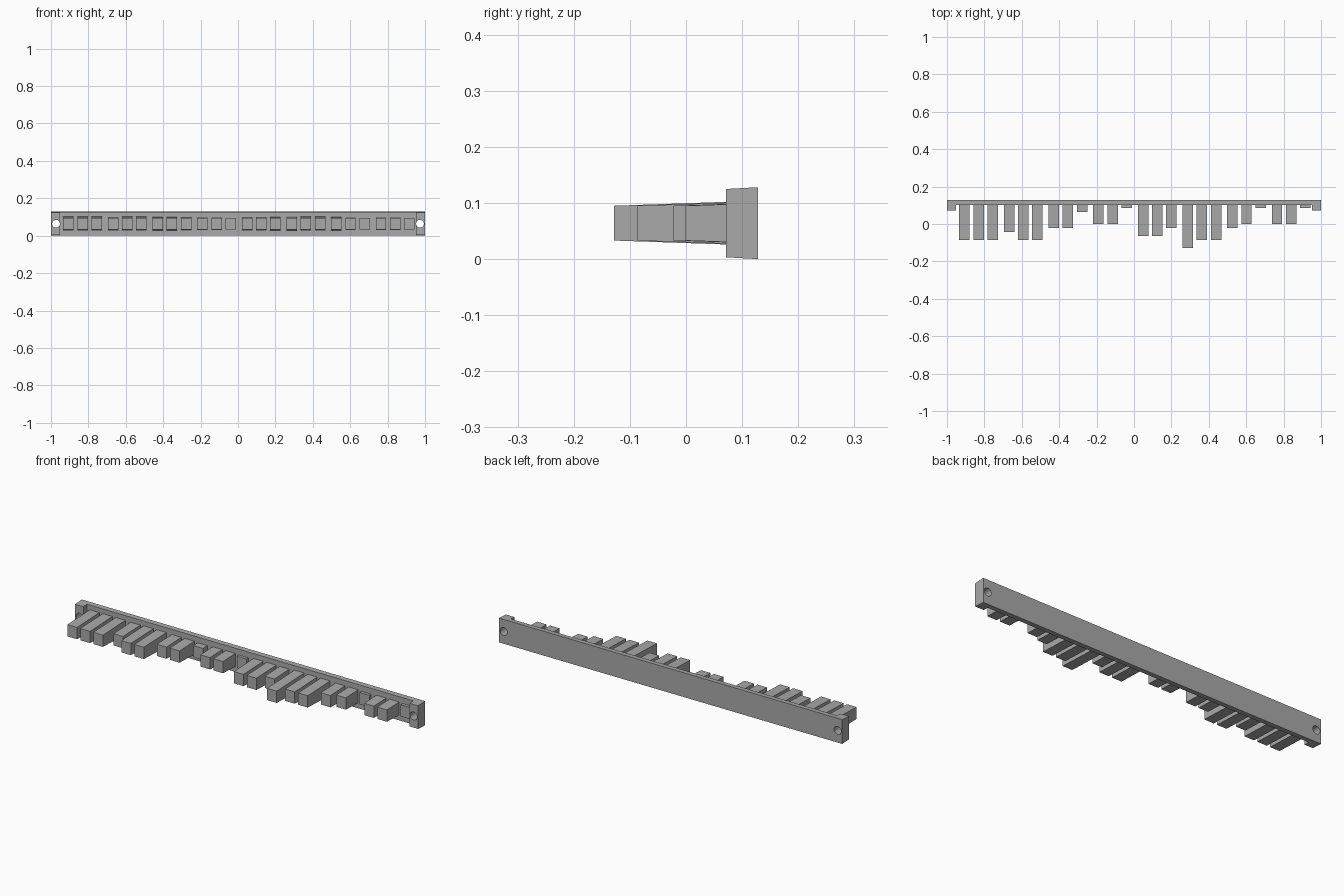
import bpy
import bmesh
from math import pi

cube = bpy.data.objects.get("Cube")
if cube:
    bpy.data.objects.remove(cube, do_unlink=True)

grey = bpy.data.materials.new("plain grey")
grey.use_nodes = True
grey.diffuse_color = (0.4, 0.4, 0.4, 1)
grey.node_tree.nodes["Principled BSDF"].inputs["Base Color"].default_value = (0.4, 0.4, 0.4, 1)

MID_Z = 0.064
BACK, PLATE_FRONT, LUG_FRONT = 0.128, 0.101, 0.071


def drafted_block(name, outline, half_height):
    """Extrude an (x, y) outline up and down; half_height(y) gives the draft."""
    bm = bmesh.new()
    low = [bm.verts.new((x, y, MID_Z - half_height(y))) for x, y in outline]
    high = [bm.verts.new((x, y, MID_Z + half_height(y))) for x, y in outline]
    bm.faces.new(low)
    bm.faces.new(high)
    for i in range(len(outline)):
        j = (i + 1) % len(outline)
        bm.faces.new((low[i], low[j], high[j], high[i]))
    # the draft can bend an outline cap, so let it split into planar pieces
    bmesh.ops.recalc_face_normals(bm, faces=bm.faces)
    mesh = bpy.data.meshes.new(name)
    bm.to_mesh(mesh)
    bm.free()
    mesh.materials.append(grey)
    obj = bpy.data.objects.new(name, mesh)
    bpy.context.collection.objects.link(obj)
    return obj


# Back rail with a raised lug at each end
half = [(1, BACK), (1, LUG_FRONT), (0.951, LUG_FRONT), (0.951, PLATE_FRONT)]
rail = drafted_block("rail", half + [(-x, y) for x, y in reversed(half)],
                     lambda y: MID_Z - 0.055 * (BACK - y))

# Screw holes through the lugs
for side in (-1, 1):
    bpy.ops.mesh.primitive_cylinder_add(vertices=16, radius=0.021, depth=0.2,
                                        location=(side * 0.973, 0.1, MID_Z),
                                        rotation=(pi / 2, 0, 0))
    cutter = bpy.context.object
    cutter.name = "hole_cutter"
    cutter.hide_render = True
    cutter.data.materials.append(grey)
    hole = rail.modifiers.new("screw_hole", 'BOOLEAN')
    hole.operation = 'DIFFERENCE'
    hole.solver = 'EXACT'
    hole.object = cutter
    bpy.context.view_layer.objects.active = rail
    bpy.ops.object.modifier_apply(modifier=hole.name)
    bpy.data.objects.remove(cutter, do_unlink=True)

# Bars in eight groups of three, each letter standing for a tip depth
TIPS = {"a": -0.128, "b": -0.086, "c": -0.064, "d": -0.043,
        "e": -0.022, "f": -0.001, "g": 0.065, "h": 0.086}
GROUPS = "bbb dbb eeg ffh cce abb efh ffh".split()
for g, group in enumerate(GROUPS):
    for i, letter in enumerate(group):
        x = -0.9064 + 0.2387 * g + 0.0757 * i
        tip = TIPS[letter]
        outline = [(x - 0.028, tip), (x + 0.028, tip),
                   (x + 0.028, 0.11), (x - 0.028, 0.11)]
        drafted_block(f"bar_{g * 3 + i + 1}", outline,
                      lambda y, tip=tip: 0.031 + 0.035 * (y - tip))
